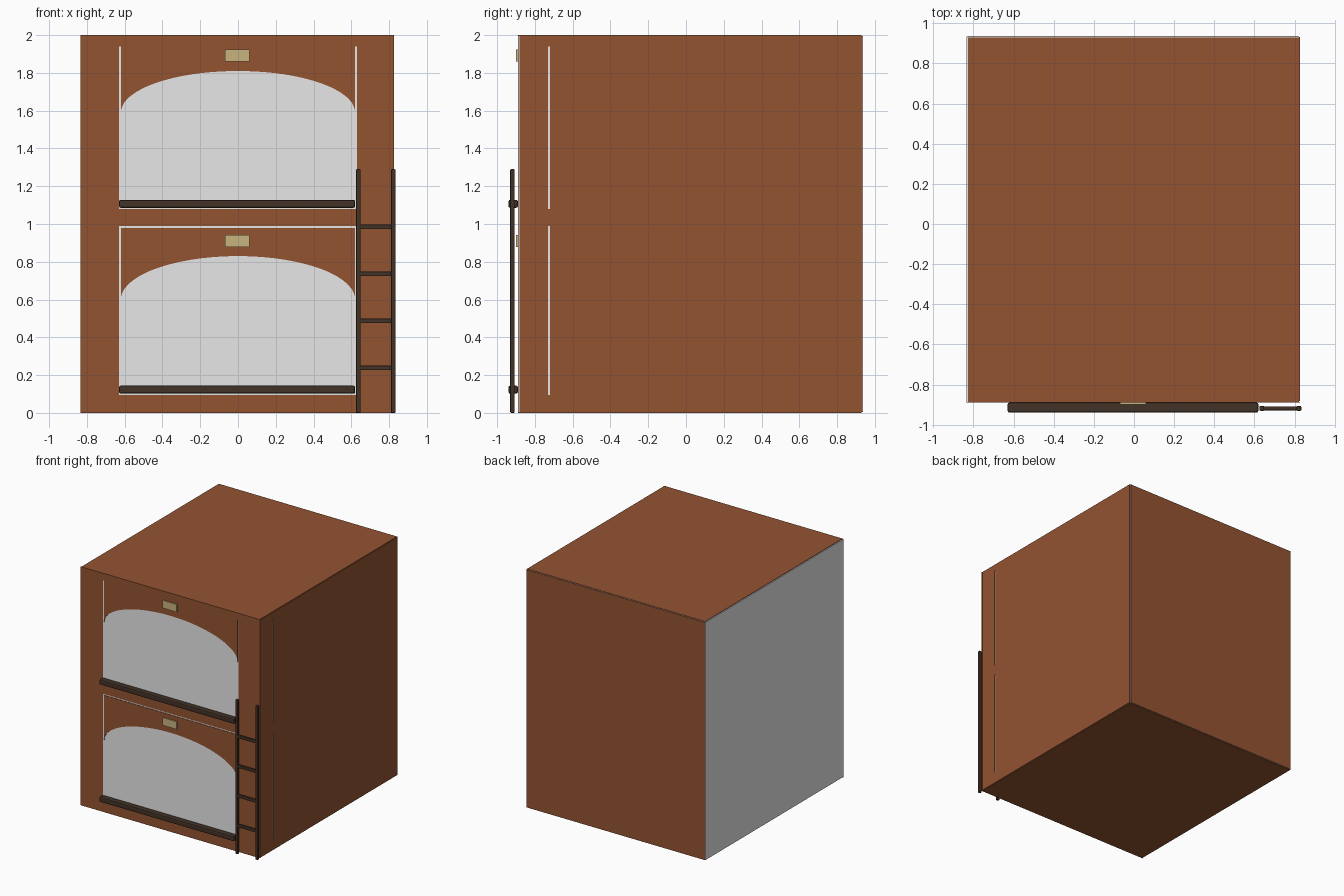
import bpy
import bmesh
from math import cos, sin, pi

cube = bpy.data.objects.get("Cube")
if cube:
    bpy.data.objects.remove(cube, do_unlink=True)


def material(name, rgb):
    m = bpy.data.materials.new(name)
    m.use_nodes = True
    color = (*rgb, 1)
    m.diffuse_color = color
    m.node_tree.nodes["Principled BSDF"].inputs["Base Color"].default_value = color
    return m


GREY = material("light grey", (0.6 / 0.75, 0.8, 0.8))
WOOD = material("brown wood", (0.296, 0.087, 0.031))
DARK = material("dark wood", (0.054, 0.032, 0.020))
BRASS = material("pale brass", (0.59, 0.456, 0.212))


def finish(bm, name, mat, bevel=0):
    bmesh.ops.recalc_face_normals(bm, faces=bm.faces)
    mesh = bpy.data.meshes.new(name)
    bm.to_mesh(mesh)
    bm.free()
    mesh.materials.append(mat)
    ob = bpy.data.objects.new(name, mesh)
    bpy.context.collection.objects.link(ob)
    if bevel:
        mod = ob.modifiers.new("rounded edges", "BEVEL")
        mod.width = bevel
        mod.segments = 2
    return ob


def add_box(bm, x, y, z):
    """Add a box given its (low, high) range on each axis."""
    verts = bmesh.ops.create_cube(bm, size=1)["verts"]
    for v in verts:
        for i, (lo, hi) in enumerate((x, y, z)):
            v.co[i] = lo + (v.co[i] + 0.5) * (hi - lo)


def boxes(name, mat, ranges, bevel=0):
    bm = bmesh.new()
    for r in ranges:
        add_box(bm, *r)
    return finish(bm, name, mat, bevel)


# Overall cabin limits, panel thickness and the two bunk bays (bottom, top)
X0, X1, Y0, Y1, H = -0.835, 0.827, -0.89, 0.938, 2.0
T, GAP, BAY = 0.004, 0.01, 0.63
BAYS = {"lower": (0.095, 0.99), "upper": (1.08, 1.94)}
BANDS = [(0.0, 0.095), (0.99, 1.08), (1.94, H)]

# Grey core, left bare on one side
boxes("cabin_core", GREY, [((X0, X1 - T), (Y0 + T, Y1 - T), (T, H - T))])

# Plain outer panels, stopping just short of the corners
px, py = (X0 + 0.007, X1 - T), (Y0 + T, Y1 - 0.008)
boxes("roof_panel", WOOD, [(px, py, (H - T, H))])
boxes("floor_panel", WOOD, [(px, py, (0, T))])
boxes("back_panel", WOOD, [((X0 + 0.004, X1 - 0.007), (Y1 - T, Y1), (T, H - T))])

# Side panel with a narrow vertical slit beside each bay
side, slit = (X1 - T, X1), -0.73
side_parts = [(side, (Y0 + 0.008, slit), (T, H - T)),
              (side, (slit + GAP, Y1 - 0.006), (T, H - T))]
side_parts += [(side, (slit, slit + GAP), (max(a, T), min(b, H - T)))
               for a, b in BANDS]
boxes("side_panel", WOOD, side_parts)

# Front frame: two stiles and three cross bands
front = (Y0, Y0 + T)
frame = [((X0, -BAY), front, (0, H)), ((BAY, X1), front, (0, H))]
frame += [((-BAY, BAY), front, band) for band in BANDS]
boxes("front_frame", WOOD, frame)


def arched_valance(name, half, top, spring, rise, segments=40):
    """Flat panel whose lower edge is half an ellipse."""
    bm = bmesh.new()
    pairs = []
    for i in range(segments + 1):
        a = pi * i / segments
        x = half * cos(a)
        pairs.append((bm.verts.new((x, Y0, spring + rise * sin(a))),
                      bm.verts.new((x, Y0, top))))
    for (a, b), (c, d) in zip(pairs, pairs[1:]):
        bm.faces.new((a, b, d, c))
    ext = bmesh.ops.extrude_face_region(bm, geom=bm.faces[:])
    for v in ext["geom"]:
        if isinstance(v, bmesh.types.BMVert):
            v.co.y += T
    return finish(bm, name, WOOD)


# Arched valance, guard rail and plaque of each bay
details = {"lower": (0.98, 0.60, 0.23, 0.123, 0.91),
           "upper": (1.94, 1.59, 0.22, 1.107, 1.893)}
for bay, (top, spring, rise, rail_z, plaque_z) in details.items():
    arched_valance(bay + "_valance", BAY - GAP, top, spring, rise)
    boxes(bay + "_guard_rail", DARK,
          [((-0.63, 0.62), (-0.94, Y0), (rail_z - 0.021, rail_z + 0.021))], 0.009)
    boxes(bay + "_plaque", BRASS,
          [((-0.07, 0.06), (Y0 - 0.009, Y0), (plaque_z - 0.032, plaque_z + 0.032))])

# Ladder: two posts and evenly spaced rungs
LY = (-0.931, -0.907)
for name, x in (("right", 0.637), ("left", 0.822)):
    boxes("ladder_post_" + name, DARK,
          [((x - 0.012, x + 0.012), LY, (0, 1.29))], 0.005)
for i in range(4):
    z = 0.238 + 0.249 * i
    boxes(f"ladder_rung_{i + 1}", DARK,
          [((0.64, 0.82), (-0.929, -0.909), (z - 0.012, z + 0.012))], 0.004)
